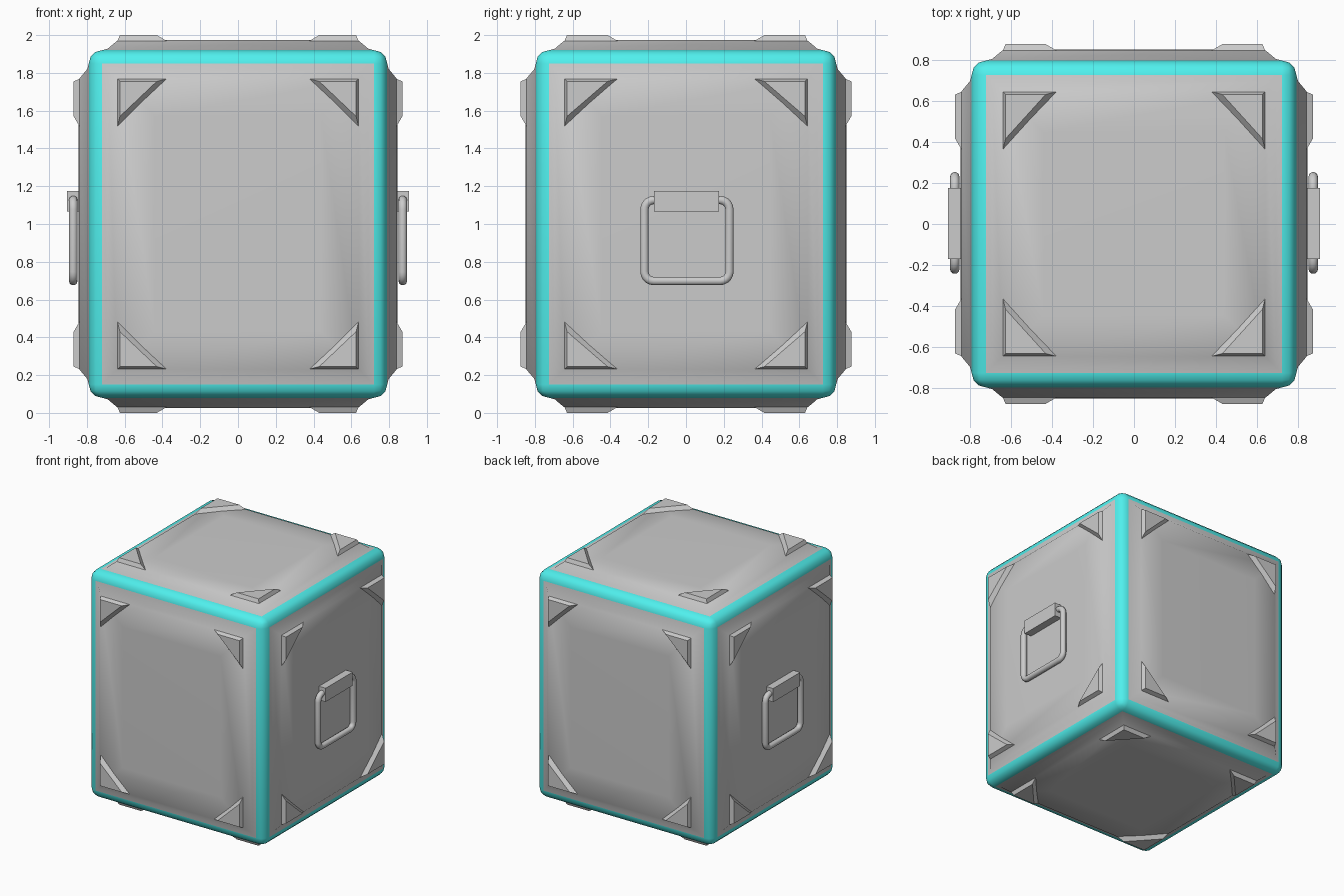
import bpy, bmesh
from math import radians, cos, sin, pi
from mathutils import Vector

if "Cube" in bpy.data.objects:
    bpy.data.objects.remove(bpy.data.objects["Cube"])

CENTRE = Vector((0, 0, 1))
HALF = (0.79, 0.795, 0.92)      # half size of the box at the coloured edges
LEGS = (0.27, 0.29, 0.26)       # corner plate leg lengths along x, y, z

cyan = bpy.data.materials.new("cyan_trim")
cyan.diffuse_color = (0.08, 0.87, 0.85, 1)
cyan.use_nodes = True
cyan.node_tree.nodes["Principled BSDF"].inputs["Base Color"].default_value = cyan.diffuse_color
grey = bpy.data.materials.new("grey_body")
grey.diffuse_color = (0.8, 0.8, 0.8, 1)
grey.use_nodes = True
grey.node_tree.nodes["Principled BSDF"].inputs["Base Color"].default_value = grey.diffuse_color


def finish(bm, name, angle):
    bmesh.ops.recalc_face_normals(bm, faces=bm.faces)
    me = bpy.data.meshes.new(name)
    bm.to_mesh(me)
    bm.free()
    ob = bpy.data.objects.new(name, me)
    bpy.context.collection.objects.link(ob)
    smooth(ob, angle)
    return ob


def smooth(ob, angle):
    bpy.ops.object.select_all(action='DESELECT')
    ob.select_set(True)
    bpy.context.view_layer.objects.active = ob
    bpy.ops.object.shade_smooth_by_angle(angle=radians(angle))


# Crate body: bevelled box with coloured edges and raised panels
bm = bmesh.new()
bmesh.ops.create_cube(bm, size=2)
for v in bm.verts:
    v.co = Vector([v.co[i] * HALF[i] for i in range(3)]) + CENTRE
bmesh.ops.bevel(bm, geom=bm.edges[:], offset=0.07, segments=3, profile=0.5,
                affect='EDGES')
panels = sorted(bm.faces, key=lambda f: -f.calc_area())[:6]
for f in bm.faces:
    f.material_index = 0 if f in panels else 1
for thickness, depth in ((0.03, 0.008), (0.05, 0.042), (0.2, 0.005)):
    bmesh.ops.inset_individual(bm, faces=panels, thickness=thickness,
                               depth=depth, use_even_offset=True)
body = finish(bm, "crate_body", 60)
body.data.materials.append(grey)
body.data.materials.append(cyan)

# Triangular corner plates on all six panels
bm = bmesh.new()
for a in range(3):
    u, v = [i for i in range(3) if i != a]
    for sa in (-1, 1):
        for su in (-1, 1):
            for sv in (-1, 1):
                def vert(du, dv, h):
                    p = [0, 0, 0]
                    p[a] = sa * (HALF[a] + h)
                    p[u] = su * (HALF[u] - 0.15 - du)
                    p[v] = sv * (HALF[v] - 0.15 - dv)
                    return bm.verts.new(Vector(p) + CENTRE)
                lu, lv = LEGS[u], LEGS[v]
                b = [vert(0, 0, 0.045), vert(lu, 0, 0.045), vert(0, lv, 0.045)]
                t = [vert(0.015, 0.015, 0.08), vert(lu - 0.06, 0.015, 0.08),
                     vert(0.015, lv - 0.06, 0.08)]
                bm.faces.new(b)
                bm.faces.new(t)
                for i in range(3):
                    j = (i + 1) % 3
                    bm.faces.new((b[i], b[j], t[j], t[i]))
finish(bm, "corner_plates", 25)

# Side handles: a rounded square ring hanging from a clip
for side, s in (("right", 1), ("left", -1)):
    pts = []
    for k, (cy, cz) in enumerate(((0.18, 1.077), (-0.17, 1.077),
                                  (-0.17, 0.748), (0.18, 0.748))):
        for i in range(6):
            ang = k * pi / 2 + i * pi / 10
            pts.append((s * 0.872, cy + 0.05 * cos(ang), cz + 0.05 * sin(ang), 1))
    cu = bpy.data.curves.new(side + "_handle_ring", 'CURVE')
    cu.dimensions = '3D'
    cu.bevel_depth = 0.023
    cu.bevel_resolution = 3
    sp = cu.splines.new('POLY')
    sp.points.add(len(pts) - 1)
    for p, co in zip(sp.points, pts):
        p.co = co
    sp.use_cyclic_u = True
    ring = bpy.data.objects.new(side + "_handle_ring", cu)
    bpy.context.collection.objects.link(ring)
    bpy.ops.object.select_all(action='DESELECT')
    ring.select_set(True)
    bpy.context.view_layer.objects.active = ring
    bpy.ops.object.convert(target='MESH')
    smooth(bpy.context.view_layer.objects.active, 50)

    # Clip over the top bar of the ring
    bm = bmesh.new()
    bmesh.ops.create_cube(bm, size=1)
    for v in bm.verts:
        v.co = (s * 0.8725 + v.co.x * 0.065, 0.003 + v.co.y * 0.345,
                1.12 + v.co.z * 0.11)
    finish(bm, side + "_handle_clip", 30)
